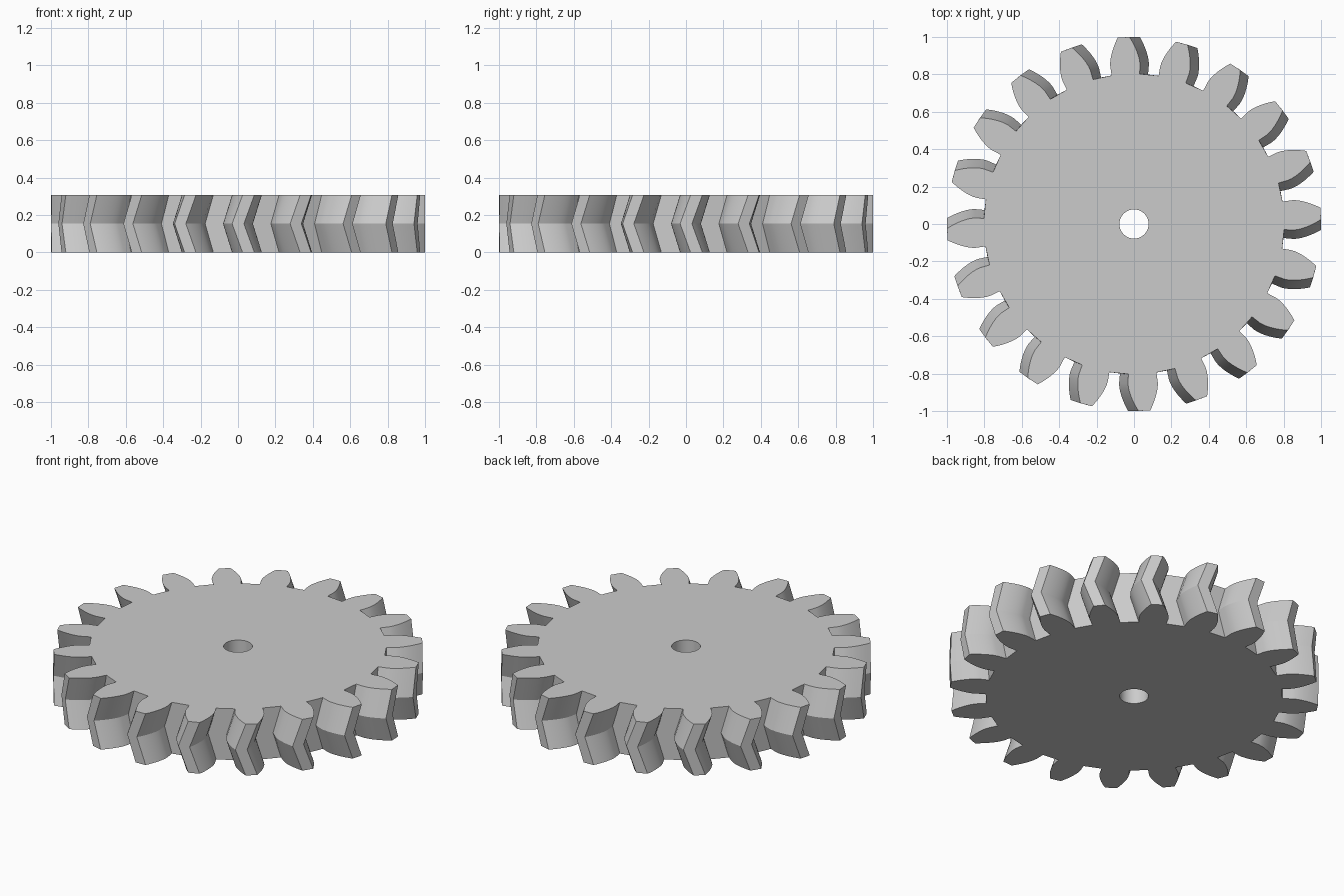
import bpy, bmesh
from math import sin, cos, tan, acos, pi, radians

if "Cube" in bpy.data.objects:
    bpy.data.objects.remove(bpy.data.objects["Cube"], do_unlink=True)

TEETH = 20
PITCH = 2 * pi / TEETH
R_OUT, R_ROOT, R_BORE = 1.0, 0.803, 0.078
R_PITCH = R_OUT * TEETH / (TEETH + 2)
PRESSURE = radians(20)
R_BASE = R_PITCH * cos(PRESSURE)
HEIGHT = 0.306
TWIST = radians(3.2)
STEPS = 7


def involute(a):
    return tan(a) - a


def half_angle(r):
    """Half the tooth's angular width at radius r."""
    a = acos(min(1, R_BASE / max(r, R_BASE)))
    return pi / TEETH / 2 + involute(PRESSURE) - involute(a)


# One tooth as (radius, angle) pairs: radial root, then involute flank, mirrored
radii = [R_ROOT] + [R_BASE + (R_OUT - R_BASE) * i / STEPS for i in range(STEPS + 1)]
flank = [(r, -half_angle(r)) for r in radii]
tooth = flank + [(r, -a) for r, a in reversed(flank)]
N = len(tooth)

bm = bmesh.new()


def ring(points, z, twist):
    """Repeat polar points once per tooth, at one height."""
    return [bm.verts.new((r * cos(a + k * PITCH + twist), r * sin(a + k * PITCH + twist), z))
            for k in range(TEETH) for r, a in points]


def wall(lower, upper):
    n = len(lower)
    for i in range(n):
        j = (i + 1) % n
        bm.faces.new((lower[i], lower[j], upper[j], upper[i]))


def cap(outer, bore):
    """Tooth faces plus quads running in to the bore."""
    for k in range(TEETH):
        nxt = (k + 1) % TEETH
        first, last = outer[k * N], outer[k * N + N - 1]
        b0, b1 = bore[2 * k], bore[2 * k + 1]
        bm.faces.new(outer[k * N:k * N + N])
        bm.faces.new((first, last, b1, b0))
        bm.faces.new((last, outer[nxt * N], bore[2 * nxt], b1))


# Herringbone rim: three outlines, the middle one turned back
bottom = ring(tooth, 0, TWIST)
middle = ring(tooth, HEIGHT / 2, 0)
top = ring(tooth, HEIGHT, TWIST)
wall(bottom, middle)
wall(middle, top)

# Shaft hole and flat ends
hole = [(R_BORE, -PITCH / 4), (R_BORE, PITCH / 4)]
hole_bottom = ring(hole, 0, TWIST)
hole_top = ring(hole, HEIGHT, TWIST)
wall(hole_bottom, hole_top)
cap(bottom, hole_bottom)
cap(top, hole_top)
bmesh.ops.recalc_face_normals(bm, faces=bm.faces[:])

mesh = bpy.data.meshes.new("herringbone_gear")
bm.to_mesh(mesh)
bm.free()
gear = bpy.data.objects.new("herringbone_gear", mesh)
bpy.context.collection.objects.link(gear)

# Plain grey
grey = bpy.data.materials.new("light_grey")
grey.use_nodes = True
colour = (0.6, 0.6, 0.6, 1)
grey.diffuse_color = colour
grey.node_tree.nodes["Principled BSDF"].inputs["Base Color"].default_value = colour
mesh.materials.append(grey)

bpy.ops.object.select_all(action="DESELECT")
gear.select_set(True)
bpy.context.view_layer.objects.active = gear
bpy.ops.object.shade_smooth_by_angle(angle=radians(20))
